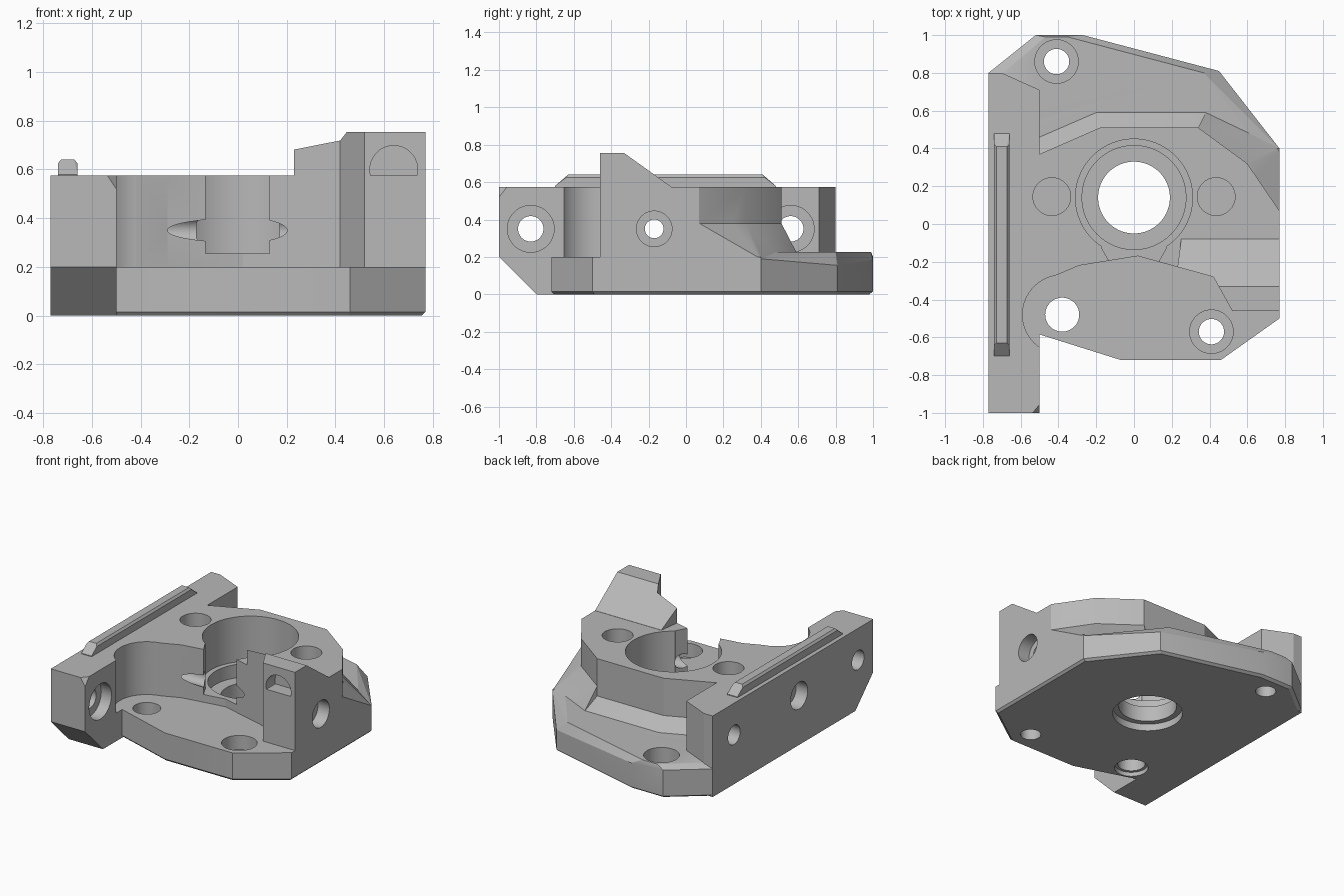
import bpy
import bmesh
from math import pi
from mathutils import Matrix

if "Cube" in bpy.data.objects:
    bpy.data.objects.remove(bpy.data.objects["Cube"], do_unlink=True)

metal = bpy.data.materials.new("plain grey")
metal.use_nodes = True
metal.diffuse_color = (0.48, 0.48, 0.48, 1)
metal.node_tree.nodes["Principled BSDF"].inputs["Base Color"].default_value = metal.diffuse_color


def finish(name, bm):
    bmesh.ops.recalc_face_normals(bm, faces=bm.faces)
    mesh = bpy.data.meshes.new(name)
    bm.to_mesh(mesh)
    bm.free()
    mesh.materials.append(metal)
    ob = bpy.data.objects.new(name, mesh)
    bpy.context.collection.objects.link(ob)
    return ob


def hull(name, points):
    bm = bmesh.new()
    for p in points:
        bm.verts.new(p)
    out = bmesh.ops.convex_hull(bm, input=bm.verts)
    loose = {g for g in out["geom_interior"] + out["geom_unused"] if isinstance(g, bmesh.types.BMVert)}
    bmesh.ops.delete(bm, geom=list(loose), context="VERTS")
    bmesh.ops.dissolve_limit(bm, angle_limit=0.01, verts=bm.verts, edges=bm.edges)
    return finish(name, bm)


def prism(name, outline, z0, z1):
    bm = bmesh.new()
    face = bm.faces.new([bm.verts.new((x, y, z0)) for x, y in outline])
    out = bmesh.ops.extrude_face_region(bm, geom=[face])
    verts = [g for g in out["geom"] if isinstance(g, bmesh.types.BMVert)]
    bmesh.ops.translate(bm, verts=verts, vec=(0, 0, z1 - z0))
    return finish(name, bm)


def bar(name, profile, x0, x1):
    return hull(name, [(x, y, z) for x in (x0, x1) for y, z in profile])


def drill(axis, a, b, radius, start, end, sides=64):
    """Cylinder along an axis; a and b are its other two coordinates."""
    mid = (start + end) / 2
    place, turn = {
        "x": ((mid, a, b), Matrix.Rotation(pi / 2, 4, "Y")),
        "y": ((a, mid, b), Matrix.Rotation(pi / 2, 4, "X")),
        "z": ((a, b, mid), Matrix.Identity(4)),
    }[axis]
    bm = bmesh.new()
    bmesh.ops.create_cone(bm, cap_ends=True, segments=sides, radius1=radius, radius2=radius,
                          depth=end - start, matrix=Matrix.Translation(place) @ turn)
    return finish("drill", bm)


def combine(target, tool, operation="DIFFERENCE"):
    mod = target.modifiers.new("combine", "BOOLEAN")
    mod.operation = operation
    mod.solver = "EXACT"
    mod.object = tool
    bpy.context.view_layer.objects.active = target
    bpy.ops.object.modifier_apply(modifier=mod.name)
    bpy.data.objects.remove(tool, do_unlink=True)


# Base plate: front half, with a small bevel round the underside
front = [(-.77, .4), (.77, .4), (.77, -.5), (.46, -.72), (-.07, -.72), (-.45, -.6), (-.77, -.5)]
housing = hull("housing", [(x * .98, y * .98 if y < 0 else y, 0) for x, y in front]
               + [(x, y, z) for x, y in front for z in (.015, .2)])

# Base plate: raised back half with a sloping rim
rim = [(-.77, .1, .2), (.77, .1, .2), (.77, .4, .19), (.45, .81, .155),
       (-.27, 1, .185), (-.52, 1, .2), (-.77, .8, .2)]
rim_top = [(-.69, .8), (-.47, .99), (-.35, .99), (.37, .8), (.61, .48), (.6, .2), (-.69, .2)]
back = hull("base_back", [(x * .98, y * .98, 0) for x, y, z in rim]
            + [(x, y, .015) for x, y, z in rim] + rim + [(x, y, .225) for x, y in rim_top])
combine(housing, back, "UNION")

# Raised body
body = prism("body", [(-.6, -.35), (-.48, -.3), (-.29, -.22), (.02, -.17), (.42, -.28), (.52, -.46),
                      (.77, -.46), (.77, .07), (.6, .32), (.34, .51), (-.18, .51), (-.5, .37),
                      (-.6, .37)], .1, .575)
combine(housing, body, "UNION")

# Sloping feet between body and base
foot = [(.38, .59, .225), (.34, .51, .31)]
side = hull("side_slope", foot + [(.77, .07, .38), (.6, .32, .38), (.34, .51, .38), (.77, .4, .19),
                                  (.61, .48, .225), (.77, .07, .1), (.77, .4, .1), (.38, .59, .1),
                                  (.3, .1, .1), (.3, .1, .38)])
rear = hull("rear_slope", foot + [(-.18, .51, .31), (-.5, .37, .31), (-.2, .59, .225), (-.5, .46, .225),
                                  (-.5, .46, .1), (-.2, .59, .1), (.38, .59, .1), (.34, .3, .1),
                                  (-.5, .3, .1), (-.5, .3, .31), (.34, .3, .31)])
combine(housing, side, "UNION")
combine(housing, rear, "UNION")

# Tower with a sloping back
tower = prism("tower", [(.23, -.2278), (.42, -.28), (.52, -.46), (.77, -.46), (.77, -.08), (.25, -.08)],
              .3, .755)
combine(tower, bar("slope_cut", [(-.33, .755), (-.08, .575), (.2, .375), (.2, .9), (-.33, .9)], 0, 1))
combine(tower, drill("y", .64, .6, .098, -.6, -.36))
combine(housing, tower, "UNION")

# Side rail with cross holes and cut front end
rail = prism("rail", [(-.77, -1), (-.5, -1), (-.5, .71), (-.7, .8), (-.77, .8)], 0, .575)
combine(rail, bar("nose_cut", [(-1.1, .3), (-.76, -.04), (-1.1, -.04)], -1, 0))
combine(rail, hull("corner_cut", [(-.54, -1, .58), (-.49, -.94, .58), (-.5, -1, .52),
                                  (-.45, -1.05, .52), (-.45, -1.05, .6)]))
for y in (-.83, .56):
    combine(rail, drill("x", y, .35, .068, -.9, -.3))
    combine(rail, drill("x", y, .35, .125, -.58, -.3))
combine(housing, rail, "UNION")

# Round pocket beside the rail
combine(housing, drill("z", -.38, -.48, .21, .2, .9))

# Stepped central bore and the window in front of it
for radius, low, high in ((.31, .255, .9), (.275, .16, .3), (.19, -.1, .3), (.23, -.1, .05)):
    combine(housing, drill("z", 0, .14, radius, low, high, 96))
window = prism("window_cut", [(-.13, -.35), (.13, -.35), (.13, -.2), (.17, -.13), (.17, 0),
                              (-.17, 0), (-.17, -.13), (-.13, -.2)], .255, .8)
combine(housing, window)

# Blind dowel holes beside the bore
for x in (-.435, .435):
    combine(housing, drill("z", x, .145, .1, .35, .8))

# Mounting holes in the base
combine(housing, drill("z", -.38, -.48, .09, -.1, .4))
combine(housing, drill("z", -.38, -.48, .11, -.1, .03))
for x, y in ((.41, -.57), (-.41, .86)):
    combine(housing, drill("z", x, y, .067, -.1, .4))
    combine(housing, drill("z", x, y, .115, .1, .5))

# Cross hole through the whole width, counterbored at both ends
combine(housing, drill("x", -.17, .35, .05, -.9, .9))
combine(housing, drill("x", -.17, .35, .095, .68, .9))
combine(housing, drill("x", -.17, .35, .095, -.9, -.68))

# Ridge on top of the rail
ridge = hull("rail_ridge", [(x, y, z) for y0, y1, z, half in
                            ((-.7, .48, .57, .04), (-.7, .48, .58, .04), (-.64, .42, .625, .04),
                             (-.63, .41, .64, .028))
                            for y in (y0, y1) for x in (-.7 - half, -.7 + half)])

for ob in (housing, ridge):
    bpy.ops.object.select_all(action="DESELECT")
    ob.select_set(True)
    bpy.context.view_layer.objects.active = ob
    bpy.ops.object.shade_smooth_by_angle(angle=0.35)
